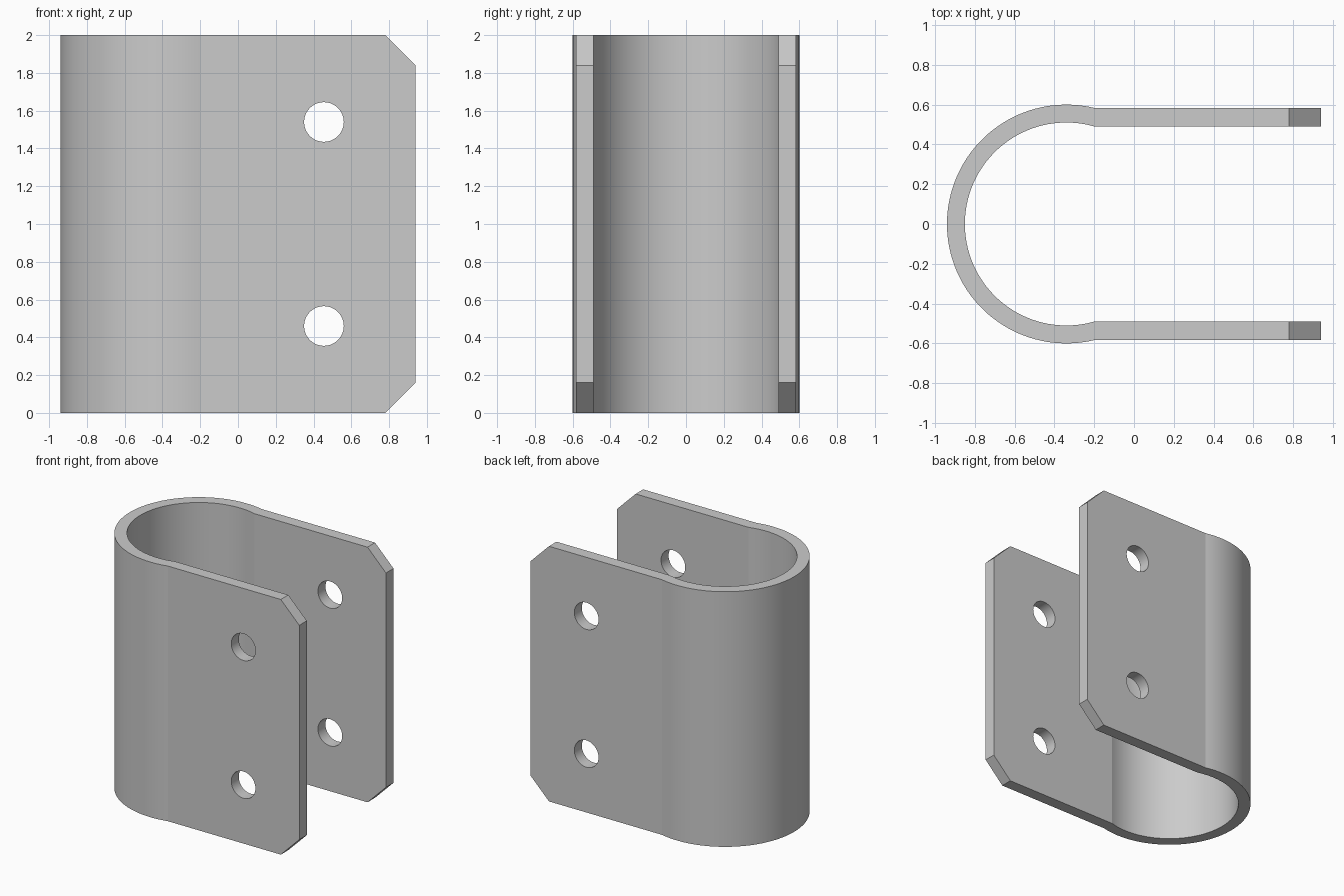
import bpy, bmesh, math

if "Cube" in bpy.data.objects:
    bpy.data.objects.remove(bpy.data.objects["Cube"], do_unlink=True)

HEIGHT, END_X = 2.0, 0.94
CENTRE_X, R_OUT, R_IN, JOIN_X = -0.34, 0.60, 0.51, -0.20
CHAMFER, HOLE_X, HOLE_R = 0.16, 0.455, 0.105
STEPS = 72

grey = bpy.data.materials.new("steel_grey")
grey.use_nodes = True
grey.diffuse_color = (0.6, 0.6, 0.6, 1)
grey.node_tree.nodes["Principled BSDF"].inputs["Base Color"].default_value = (0.6, 0.6, 0.6, 1)


def wall_line(radius):
    """Plan of one wall surface: flat flange, round back, flat flange."""
    start = math.acos((JOIN_X - CENTRE_X) / radius)
    arc = []
    for i in range(STEPS + 1):
        a = start + (2 * math.pi - 2 * start) * i / STEPS
        arc.append((CENTRE_X + radius * math.cos(a), radius * math.sin(a)))
    y = arc[0][1]
    return [(END_X, y)] + arc + [(END_X, -y)]


# Folded sheet: plan strip raised to full height
bm = bmesh.new()
outer, inner = [[bm.verts.new((x, y, 0)) for x, y in wall_line(r)] for r in (R_OUT, R_IN)]
for i in range(len(outer) - 1):
    bm.faces.new((outer[i], outer[i + 1], inner[i + 1], inner[i]))
raised = bmesh.ops.extrude_face_region(bm, geom=bm.faces[:])
bmesh.ops.translate(bm, vec=(0, 0, HEIGHT),
                    verts=[v for v in raised["geom"] if isinstance(v, bmesh.types.BMVert)])

# Chamfered flange corners
corners = [e for e in bm.edges
           if all(v.co.x > END_X - 0.001 for v in e.verts)
           and abs(e.verts[0].co.z - e.verts[1].co.z) < 0.001]
bmesh.ops.bevel(bm, geom=corners, offset=CHAMFER, segments=1, affect='EDGES')
bmesh.ops.recalc_face_normals(bm, faces=bm.faces[:])
mesh = bpy.data.meshes.new("folded_bracket")
bm.to_mesh(mesh)
bm.free()
mesh.materials.append(grey)
bracket = bpy.data.objects.new("folded_bracket", mesh)
bpy.context.collection.objects.link(bracket)

# Bolt holes through both flanges
for name, z in (("lower_hole_cutter", 0.46), ("upper_hole_cutter", 1.54)):
    bpy.ops.mesh.primitive_cylinder_add(vertices=48, radius=HOLE_R, depth=2,
                                        location=(HOLE_X, 0, z), rotation=(math.pi / 2, 0, 0))
    cutter = bpy.context.object
    cutter.name = name
    cutter.data.materials.append(grey)
    cut = bracket.modifiers.new(name, 'BOOLEAN')
    cut.operation, cut.solver, cut.object = 'DIFFERENCE', 'EXACT', cutter
    bpy.ops.object.select_all(action='DESELECT')
    bracket.select_set(True)
    bpy.context.view_layer.objects.active = bracket
    bpy.ops.object.modifier_apply(modifier=name)
    bpy.data.objects.remove(cutter, do_unlink=True)

bpy.ops.object.shade_smooth_by_angle(angle=math.radians(10))
